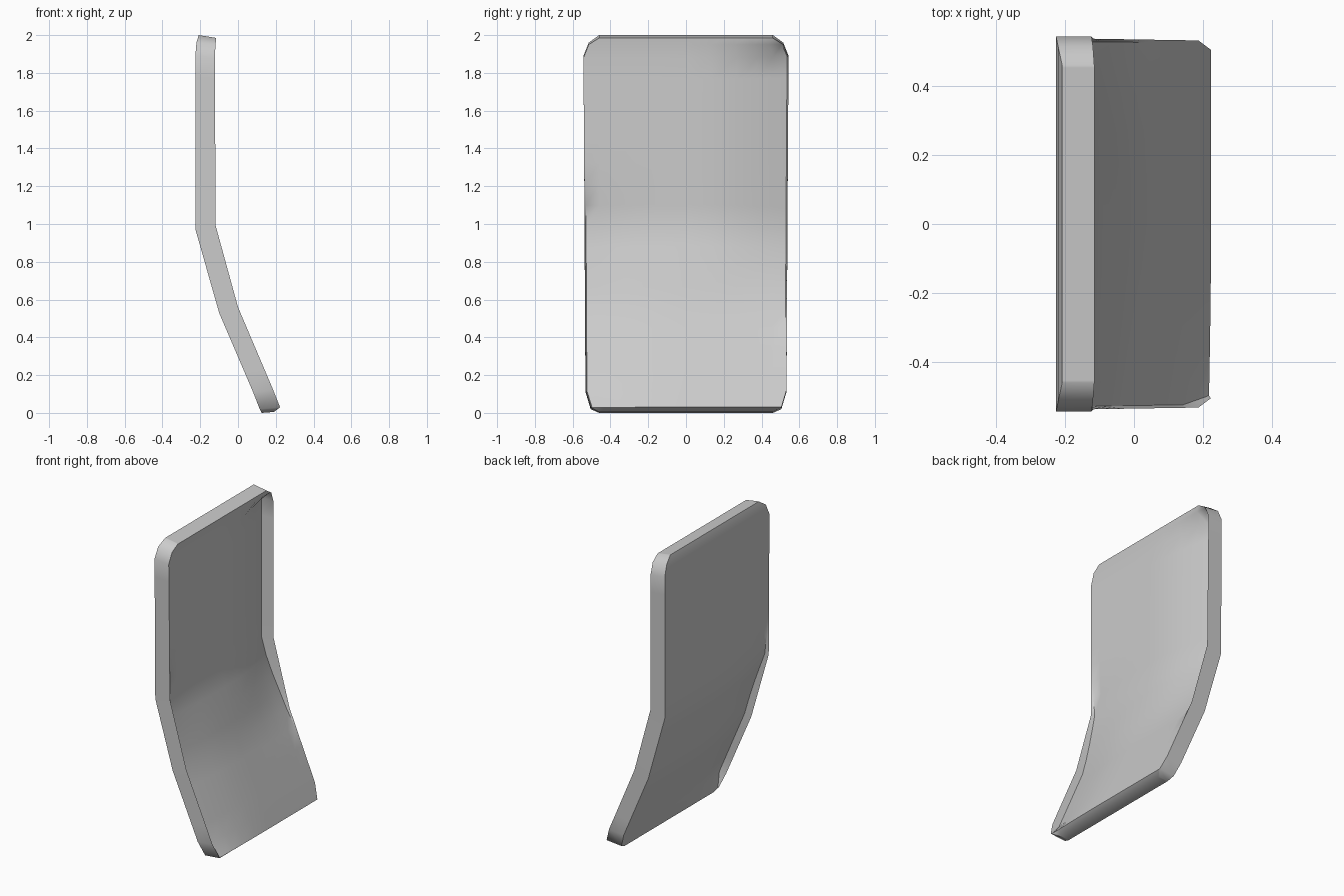
import bpy, bmesh
from mathutils import Vector

if "Cube" in bpy.data.objects:
    bpy.data.objects.remove(bpy.data.objects["Cube"])

# Stations up the bent panel: back (x, z), front (x, z), half width
STATIONS = [
    ((0.125, 0.00), (0.190, 0.005), 0.46),
    ((0.115, 0.02), (0.223, 0.03), 0.505),
    ((0.080, 0.11), (0.187, 0.12), 0.532),
    ((-0.100, 0.53), (0.000, 0.56), 0.535),
    ((-0.225, 0.97), (-0.118, 0.99), 0.537),
    ((-0.226, 1.89), (-0.123, 1.88), 0.543),
    ((-0.220, 1.96), (-0.119, 1.95), 0.515),
    ((-0.208, 2.00), (-0.115, 1.985), 0.46),
]
STEPS = [1, 1, 4, 4, 8, 1, 1]
COLS = [-1, -0.985, -0.85, -0.7, -0.5, -0.25, 0, 0.25, 0.5, 0.7, 0.85, 0.985, 1]


def ramp(v, a, b):
    t = max(0.0, min(1.0, (v - a) / (b - a)))
    return t * t * (3 - 2 * t)


def recess(side, s, z):
    """How far a sheet sinks inside the rim near the long edges."""
    if abs(s) == 1:
        return 0.0
    edge = max(0.0, (abs(s) - 0.2) / 0.8) ** 1.5
    if s < 0:
        return 0.046 * edge * (1 - ramp(z, 0.6, 1.35)) * ramp(z, 0.01, 0.1)
    if side == "front":
        return 0.085 * edge * ramp(z, 0.4, 0.95) * (1 - ramp(z, 1.9, 1.96))
    return 0.0


# Interpolated rows
rows = []
for (a, b, n) in zip(STATIONS, STATIONS[1:], STEPS):
    for i in range(n):
        t = i / n
        rows.append((Vector(a[0]).lerp(Vector(b[0]), t),
                     Vector(a[1]).lerp(Vector(b[1]), t),
                     a[2] + (b[2] - a[2]) * t))
last = STATIONS[-1]
rows.append((Vector(last[0]), Vector(last[1]), last[2]))

# Front and back sheets
bm = bmesh.new()
back, front = [], []
for k, (pb, pf, w) in enumerate(rows):
    across = (pf - pb).normalized()
    rb, rf = [], []
    end = k in (0, len(rows) - 1)
    for s in COLS:
        db = 0 if end else recess("back", s, pb.y)
        df = 0 if end else recess("front", s, pf.y)
        b, f = pb + across * db, pf - across * df
        rb.append(bm.verts.new((b.x, s * w, b.y)))
        rf.append(bm.verts.new((f.x, s * w, f.y)))
    back.append(rb)
    front.append(rf)

for i in range(len(rows) - 1):
    for j in range(len(COLS) - 1):
        for g in (back, front):
            bm.faces.new((g[i][j], g[i][j + 1], g[i + 1][j + 1], g[i + 1][j]))
    # Long side walls
    for j in (0, -1):
        bm.faces.new((back[i][j], back[i + 1][j], front[i + 1][j], front[i][j]))
# Top and bottom walls
for i in (0, -1):
    for j in range(len(COLS) - 1):
        bm.faces.new((back[i][j], back[i][j + 1], front[i][j + 1], front[i][j]))

bmesh.ops.recalc_face_normals(bm, faces=bm.faces)
mesh = bpy.data.meshes.new("bent_panel")
bm.to_mesh(mesh)
bm.free()
panel = bpy.data.objects.new("bent_panel", mesh)
bpy.context.collection.objects.link(panel)

# Smooth shading with crisp rim edges
bpy.context.view_layer.objects.active = panel
panel.select_set(True)
bpy.ops.object.shade_smooth_by_angle(angle=0.87)
